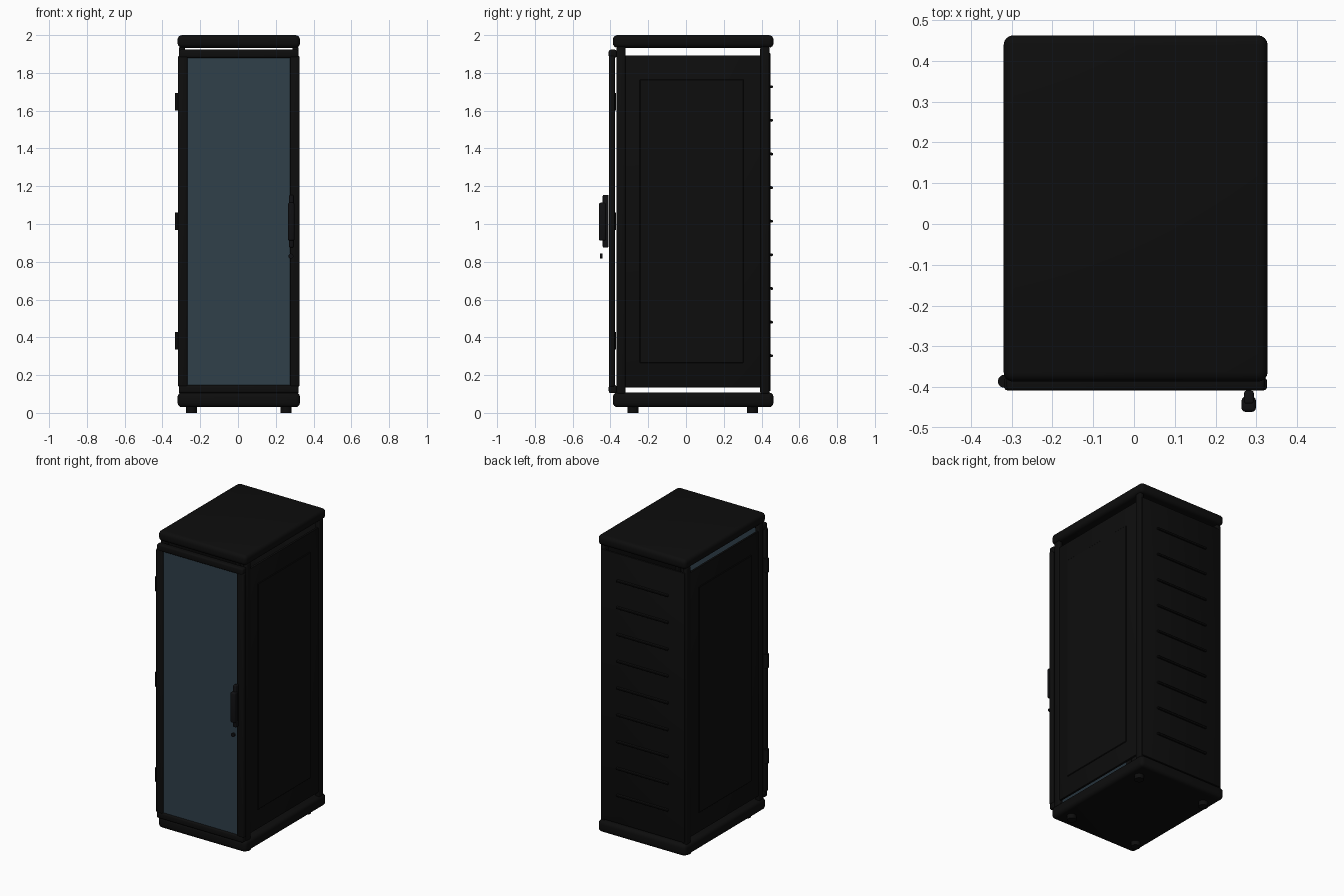
import bpy, bmesh, math
from mathutils import Matrix

if "Cube" in bpy.data.objects:
    bpy.data.objects.remove(bpy.data.objects["Cube"], do_unlink=True)

CX = 0.004  # cabinet centre line


def material(name, rgb):
    m = bpy.data.materials.new(name)
    m.use_nodes = True
    m.diffuse_color = (*rgb, 1)
    bsdf = m.node_tree.nodes["Principled BSDF"]
    bsdf.inputs["Base Color"].default_value = (*rgb, 1)
    bsdf.inputs["Roughness"].default_value = 0.6
    return m


BLACK = material("black metal", (0.004, 0.004, 0.004))
GRIP = material("dark grip", (0.005, 0.005, 0.006))
GLASS = material("smoked blue glass", (0.029, 0.05, 0.068))


def finish(name, bm, mat):
    mesh = bpy.data.meshes.new(name)
    bm.to_mesh(mesh)
    bm.free()
    ob = bpy.data.objects.new(name, mesh)
    bpy.context.collection.objects.link(ob)
    mesh.materials.append(mat)
    bpy.ops.object.select_all(action="DESELECT")
    ob.select_set(True)
    bpy.context.view_layer.objects.active = ob
    bpy.ops.object.shade_smooth_by_angle(angle=math.radians(35))
    return ob


def box(name, x, y, z, mat=BLACK, bevel=0.0, segments=3, tilt=0.0):
    """Box from (min, max) ranges, with rounded edges and a tilt about x."""
    bm = bmesh.new()
    size = [r[1] - r[0] for r in (x, y, z)]
    mid = [(r[0] + r[1]) / 2 for r in (x, y, z)]
    bmesh.ops.create_cube(bm, size=1, matrix=Matrix.Diagonal((*size, 1)))
    if bevel:
        bmesh.ops.bevel(bm, geom=bm.edges[:], offset=bevel, segments=segments,
                        profile=0.5, affect="EDGES", clamp_overlap=True)
    bm.transform(Matrix.Translation(mid) @ Matrix.Rotation(tilt, 4, "X"))
    return finish(name, bm, mat)


def cylinder(name, centre, radius, depth, mat=BLACK, turn=0.0):
    bm = bmesh.new()
    bmesh.ops.create_cone(bm, cap_ends=True, segments=24, radius1=radius,
                          radius2=radius, depth=depth)
    bm.transform(Matrix.Translation(centre) @ Matrix.Rotation(turn, 4, "X"))
    return finish(name, bm, mat)


def span(side, inner, outer):
    """An x range on one side of the centre line."""
    return sorted((CX + side * inner, CX + side * outer))


# Top and base slabs
full = (CX - 0.324, CX + 0.324)
box("top_slab", full, (-0.387, 0.463), (1.933, 2.0), bevel=0.024, segments=4)
box("base_slab", full, (-0.387, 0.463), (0.03, 0.108), bevel=0.024, segments=4)

# Posts, side panels and feet, mirrored left and right
for side, label in ((1, "left"), (-1, "right")):
    box(f"front_post_{label}", span(side, 0.285, 0.317), (-0.367, -0.32),
        (0.1, 1.94), bevel=0.01)
    box(f"back_post_{label}", span(side, 0.285, 0.317), (0.393, 0.441),
        (0.1, 1.94), bevel=0.01)
    box(f"side_panel_{label}", span(side, 0.295, 0.311), (-0.325, 0.396),
        (0.135, 1.892), bevel=0.004, segments=2)
    box(f"side_panel_field_{label}", span(side, 0.308, 0.316), (-0.245, 0.305),
        (0.265, 1.765), bevel=0.003, segments=1)
    for y, end in ((-0.28, "front"), (0.352, "back")):
        cylinder(f"foot_{end}_{label}", (CX + side * 0.251, y, 0.02), 0.029, 0.04)

# Back panel with louvres
box("back_panel", span(1, -0.305, 0.305), (0.432, 0.447), (0.115, 1.905),
    bevel=0.004, segments=2)
for i in range(9):
    z = 0.303 + i * 0.178
    box(f"back_louvre_{i + 1}", span(1, -0.19, 0.19), (0.441, 0.46),
        (z - 0.007, z + 0.007), bevel=0.003, segments=1, tilt=math.radians(-12))

# Door frame and glass
for z0, z1, label in ((0.105, 0.147, "bottom"), (1.88, 1.923, "top")):
    box(f"door_rail_{label}", span(1, -0.317, 0.317), (-0.409, -0.367),
        (z0, z1), bevel=0.01)
for side, label in ((1, "left"), (-1, "right")):
    box(f"door_stile_{label}", span(side, 0.272, 0.322), (-0.408, -0.377),
        (0.14, 1.89), bevel=0.007)
box("door_glass", span(1, -0.275, 0.275), (-0.399, -0.391), (0.14, 1.885), GLASS)

# Hinges
for i, z in enumerate((0.382, 1.014, 1.648)):
    cylinder(f"hinge_{i + 1}", (-0.318, -0.386, z), 0.016, 0.092)

# Handle and lock
box("handle_backplate", (0.27, 0.294), (-0.441, -0.409), (0.876, 1.154), GRIP, 0.006)
box("handle_grip", (0.264, 0.299), (-0.461, -0.424), (0.912, 1.113), GRIP, 0.009)
cylinder("lock", (0.28, -0.449, 0.83), 0.013, 0.013, GRIP, math.pi / 2)
